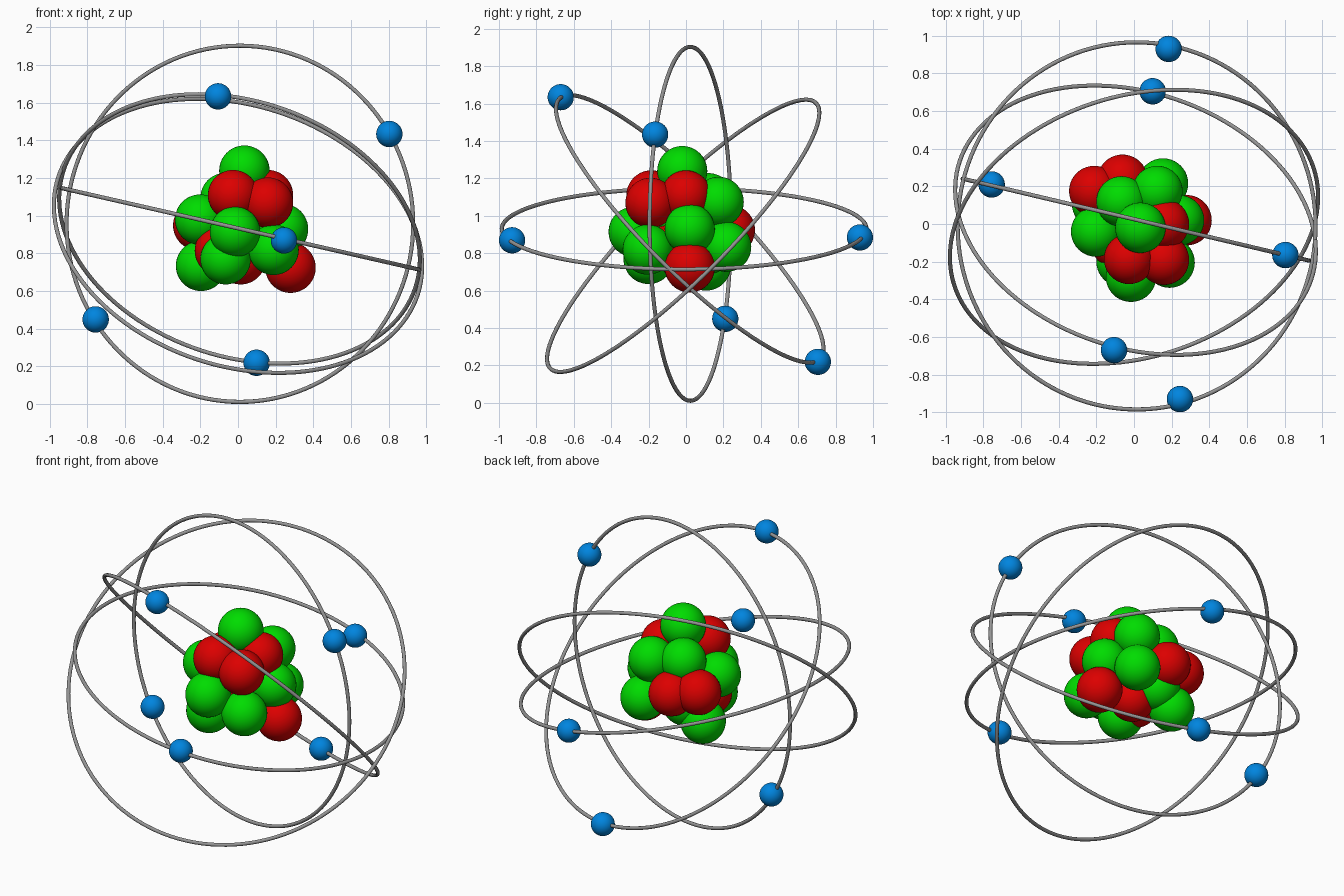
import bpy
import math
from mathutils import Vector

if "Cube" in bpy.data.objects:
    bpy.data.objects.remove(bpy.data.objects["Cube"])


def material(name, color):
    m = bpy.data.materials.new(name)
    m.diffuse_color = (*color, 1)
    m.use_nodes = True
    m.node_tree.nodes["Principled BSDF"].inputs["Base Color"].default_value = m.diffuse_color
    return m


GREEN = material("green", (0.0, 0.72, 0.0))
RED = material("red", (0.72, 0.0, 0.0))
BLUE = material("blue", (0.0, 0.235, 0.74))
GREY = material("grey", (0.30, 0.30, 0.30))
NUDGE = Vector((0.004, 0, -0.006))


def finish(name, mat):
    ob = bpy.context.object
    ob.name = name
    ob.data.materials.append(mat)
    bpy.ops.object.shade_smooth()
    return ob


def ball(name, pos, radius, mat):
    bpy.ops.mesh.primitive_uv_sphere_add(segments=40, ring_count=24, radius=radius,
                                         location=Vector(pos) + NUDGE)
    return finish(name, mat)


def orbit(name, center, radius, lean, angle):
    # every orbit plane leans the same way; the planes fan out around the x axis
    a = math.radians(angle)
    k = math.sqrt(1 - lean * lean)
    normal = Vector((lean, k * math.cos(a), k * math.sin(a)))
    bpy.ops.mesh.primitive_torus_add(
        major_radius=radius, minor_radius=0.011, major_segments=128, minor_segments=12,
        location=center, rotation=normal.to_track_quat('Z', 'Y').to_euler())
    return finish(name, GREY)


# Orbit rings
orbit("orbit_upright", (0.01, 0.023, 0.957), 0.946, 0.23, 0)
orbit("orbit_falling", (0.008, 0.02, 0.93), 0.985, 0.233, 45)
orbit("orbit_flat", (0.014, -0.01, 0.93), 0.975, 0.222, 90)
orbit("orbit_rising", (0.0, -0.015, 0.893), 1.004, 0.226, 135)

# Electrons, in opposite pairs
for p in [(0.80, -0.165, 1.44), (-0.76, 0.21, 0.455),
          (-0.11, -0.67, 1.64), (0.095, 0.705, 0.225),
          (0.24, -0.93, 0.875), (0.18, 0.93, 0.89)]:
    ball("electron", p, 0.07, BLUE)

# Nucleus
for p in [(0.03, -0.02, 1.245), (-0.02, -0.28, 0.92), (-0.205, -0.04, 0.985),
          (0.12, 0.175, 1.08), (-0.07, 0.12, 1.10), (0.235, 0.02, 0.935),
          (0.185, -0.205, 0.825), (-0.07, -0.20, 0.775), (-0.20, 0.107, 0.74),
          (0.15, 0.215, 0.84), (-0.08, 0.12, 0.83)]:
    ball("neutron", p, 0.134, GREEN)
for p in [(-0.03, -0.185, 1.115), (0.155, -0.19, 1.075), (0.155, 0.0, 1.115),
          (0.275, 0.02, 0.73), (-0.065, 0.235, 0.93), (-0.215, 0.175, 0.955),
          (0.01, 0.0, 0.775), (-0.10, -0.10, 0.82)]:
    ball("proton", p, 0.134, RED)
